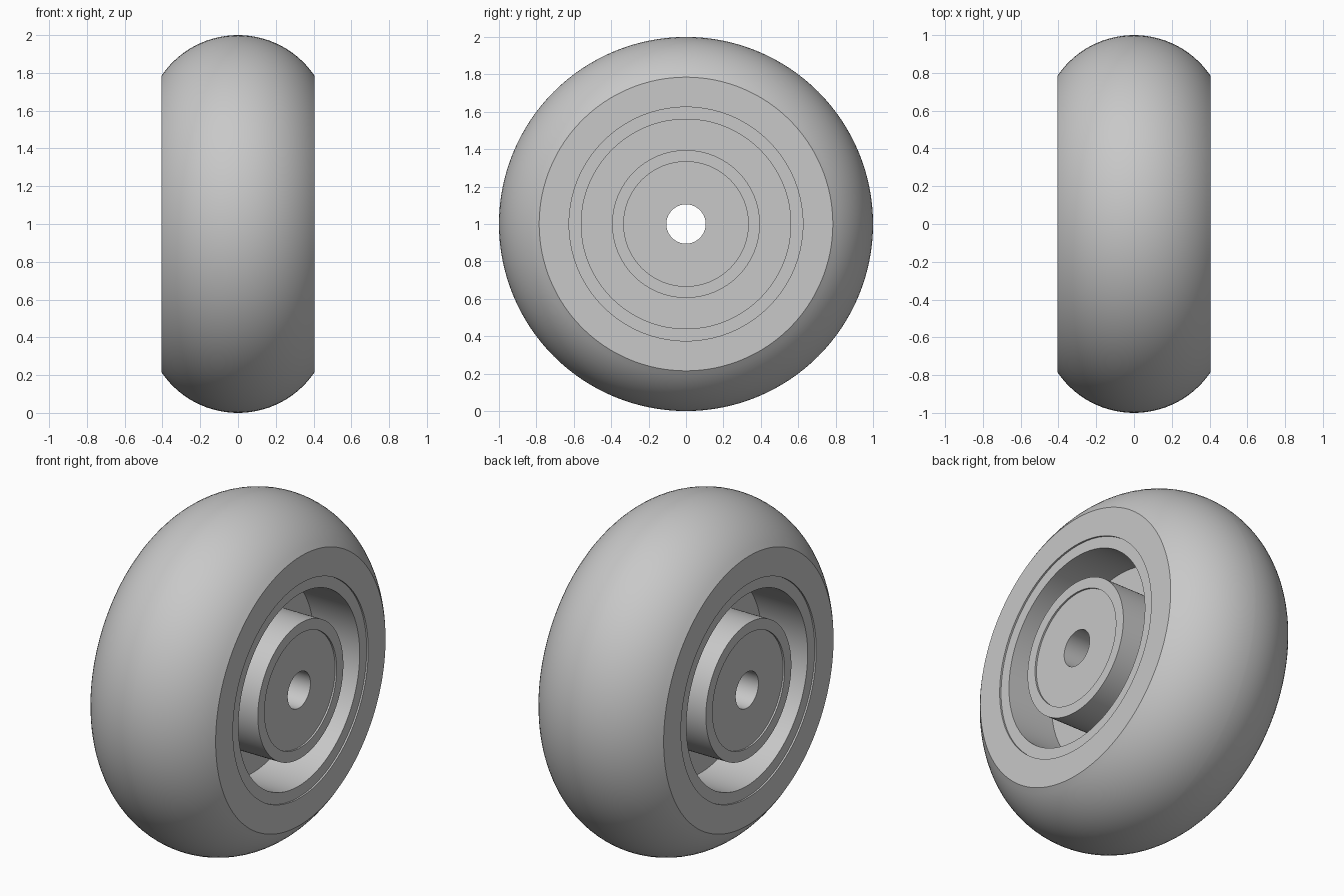
import bpy, bmesh, math
from mathutils import Vector

cube = bpy.data.objects.get("Cube")
if cube:
    bpy.data.objects.remove(cube, do_unlink=True)

SEGMENTS = 128
HALF = 0.405        # half width of the wheel
INSET = 0.01        # shallow step of rim and bushing faces

grey = bpy.data.materials.new("plain grey")
grey.use_nodes = True
colour = (0.58, 0.58, 0.58, 1)
grey.diffuse_color = colour
grey.node_tree.nodes["Principled BSDF"].inputs["Base Color"].default_value = colour


def lathe(name, half_profile):
    """Spin a closed (x, radius) section, mirrored in x, around the axle."""
    section = half_profile + [(-x, r) for x, r in reversed(half_profile)]
    bm = bmesh.new()
    verts = [bm.verts.new((x, 0, r)) for x, r in section]
    edges = [bm.edges.new((a, b)) for a, b in zip(verts, verts[1:] + verts[:1])]
    bmesh.ops.spin(bm, geom=verts + edges, cent=(0, 0, 0), axis=(1, 0, 0),
                   angle=math.tau, steps=SEGMENTS, use_duplicate=False)
    bmesh.ops.remove_doubles(bm, verts=bm.verts[:], dist=1e-5)
    bmesh.ops.recalc_face_normals(bm, faces=bm.faces[:])
    mesh = bpy.data.meshes.new(name)
    bm.to_mesh(mesh)
    bm.free()
    mesh.materials.append(grey)
    obj = bpy.data.objects.new(name, mesh)
    obj.location = Vector((0, 0, 1))
    bpy.context.collection.objects.link(obj)
    bpy.ops.object.select_all(action="DESELECT")
    obj.select_set(True)
    bpy.context.view_layer.objects.active = obj
    bpy.ops.object.shade_smooth_by_angle(angle=math.radians(25))
    return obj


# Tyre: round tread between two flat side walls
crown = 0.489
sweep = math.asin(HALF / crown)
steps = 14
tread = [(crown * math.sin(sweep * i / steps),
          1 - crown + crown * math.cos(sweep * i / steps))
         for i in range(1, steps + 1)]
lathe("tyre", [(0.005, 1.0)] + tread + [(HALF, 0.625)])

# Rim: outer flange, thin web and hub barrel
lathe("rim", [(HALF - INSET, 0.625), (HALF - INSET, 0.56), (0.1, 0.56),
              (0.1, 0.395), (HALF, 0.395), (HALF, 0.333)])

# Bushing: slightly sunk disc with the axle hole
lathe("axle_bushing", [(HALF - INSET, 0.333), (HALF - INSET, 0.105)])
